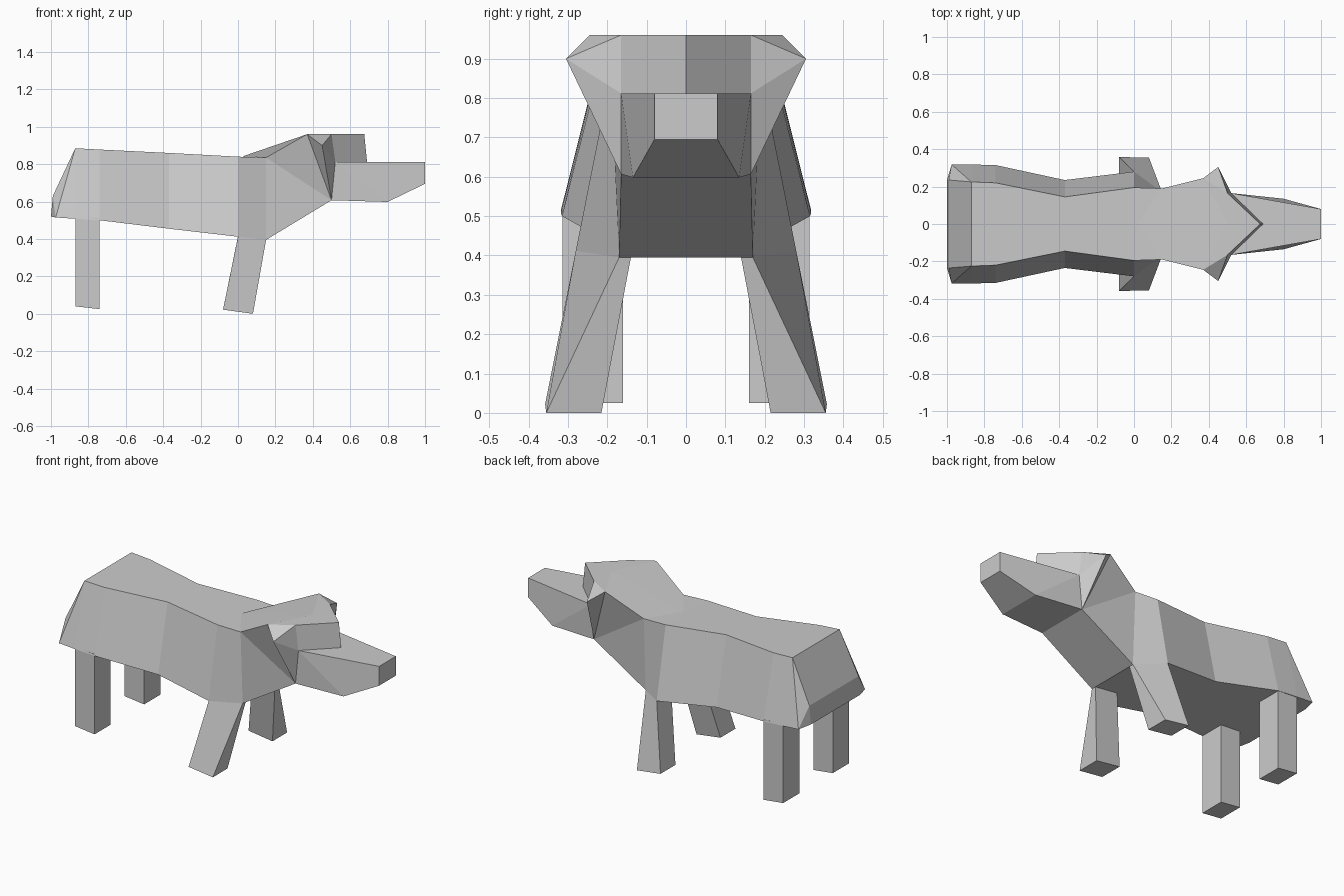
import bpy
import bmesh

if "Cube" in bpy.data.objects:
    bpy.data.objects.remove(bpy.data.objects["Cube"])

# Single plain grey
grey = bpy.data.materials.new("plain_grey")
grey.use_nodes = True
grey.diffuse_color = (0.6, 0.6, 0.6, 1)
grey.node_tree.nodes["Principled BSDF"].inputs["Base Color"].default_value = grey.diffuse_color


def finish(name, bm):
    """Weld, orient and store a flat-shaded part."""
    bmesh.ops.remove_doubles(bm, verts=bm.verts, dist=0.0005)
    bmesh.ops.recalc_face_normals(bm, faces=bm.faces)
    mesh = bpy.data.meshes.new(name)
    bm.to_mesh(mesh)
    bm.free()
    mesh.materials.append(grey)
    obj = bpy.data.objects.new(name, mesh)
    bpy.context.collection.objects.link(obj)


def add_face(bm, points):
    bm.faces.new([bm.verts.new(p) for p in points])


def flip(p):
    return (p[0], -p[1], p[2])


def add_pair(bm, points):
    """Add a face and its mirror across the spine."""
    add_face(bm, points)
    add_face(bm, [flip(p) for p in points])


def add_span(bm, a, b):
    """Add a face that joins an edge to its mirror image."""
    add_face(bm, [a, b, flip(b), flip(a)])


# Torso: back edge and belly edge, from rump to chest
back_edge = [(-0.87, 0.225, 0.885), (-0.74, 0.22, 0.878), (-0.37, 0.145, 0.86),
             (0, 0.195, 0.84), (0.15, 0.19, 0.835)]
belly_edge = [(-0.87, 0.318, 0.508), (-0.74, 0.315, 0.5), (-0.37, 0.235, 0.455),
              (0, 0.28, 0.412), (0.15, 0.17, 0.395)]
rump_mid, rump_low, rump_out = (-0.99, 0.235, 0.63), (-1, 0.235, 0.52), (-0.975, 0.318, 0.515)

bm = bmesh.new()
for i in range(len(back_edge) - 1):
    t0, t1, b0, b1 = back_edge[i], back_edge[i + 1], belly_edge[i], belly_edge[i + 1]
    add_pair(bm, [t0, t1, b1, b0])
    add_span(bm, t0, t1)
    add_span(bm, b0, b1)
add_span(bm, back_edge[-1], belly_edge[-1])
add_span(bm, back_edge[0], rump_mid)
add_span(bm, rump_mid, rump_low)
add_pair(bm, [rump_mid, rump_out, rump_low])
add_pair(bm, [back_edge[0], rump_out, rump_mid])
add_pair(bm, [back_edge[0], belly_edge[0], rump_out])
add_face(bm, [rump_low, rump_out, belly_edge[0], flip(belly_edge[0]), flip(rump_out), flip(rump_low)])
finish("torso", bm)

# Neck and head landmarks
withers, chest = back_edge[-1], belly_edge[-1]
nape, crown = (0.02, 0, 0.84), (0.5, 0, 0.96)
poll, ear = (0.37, 0.245, 0.96), (0.45, 0.305, 0.9)
brow, cheek, throat = (0.5, 0.165, 0.96), (0.52, 0.165, 0.812), (0.5, 0.165, 0.607)
peak_top, peak_low = (0.675, 0, 0.96), (0.69, 0, 0.812)
jaw, nose_low, nose_top = (0.8, 0.135, 0.598), (1, 0.08, 0.695), (1, 0.08, 0.812)

bm = bmesh.new()
for points in ([nape, withers, poll, crown], [crown, poll, brow], [crown, brow, peak_top],
               [withers, chest, throat], [withers, throat, poll], [poll, throat, ear],
               [ear, throat, cheek], [poll, ear, brow], [brow, ear, cheek],
               [brow, cheek, peak_low, peak_top],
               [cheek, throat, jaw], [cheek, jaw, nose_low, nose_top]):
    add_pair(bm, points)
for a, b in ((withers, chest), (chest, throat), (throat, jaw), (jaw, nose_low),
             (nose_low, nose_top), (nose_top, cheek)):
    add_span(bm, a, b)
add_face(bm, [nape, withers, flip(withers)])
add_face(bm, [cheek, peak_low, flip(cheek)])
finish("head", bm)


def leg(name, side, top, foot):
    """Four-sided leg between a top loop and a foot loop."""
    bm = bmesh.new()
    top, foot = [[(x, y * side, z) for x, y, z in loop] for loop in (top, foot)]
    add_face(bm, top)
    add_face(bm, foot)
    for i in range(4):
        j = (i + 1) % 4
        add_face(bm, [top[i], top[j], foot[j], foot[i]])
    finish(name, bm)


front_top = [(0, 0.14, 0.415), (0, 0.28, 0.412), (0.15, 0.17, 0.395), (0.15, 0.14, 0.395)]
front_foot = [(-0.08, 0.215, 0.022), (-0.08, 0.358, 0.022), (0.08, 0.355, 0), (0.08, 0.215, 0)]
rear_top = [(-0.87, 0.16, 0.52), (-0.87, 0.314, 0.52), (-0.74, 0.314, 0.51), (-0.74, 0.16, 0.51)]
rear_foot = [(x, y, 0.04 if x < -0.8 else 0.025) for x, y, z in rear_top]

for label, side in (("left", 1), ("right", -1)):
    leg("front_leg_" + label, side, front_top, front_foot)
    leg("rear_leg_" + label, side, rear_top, rear_foot)
